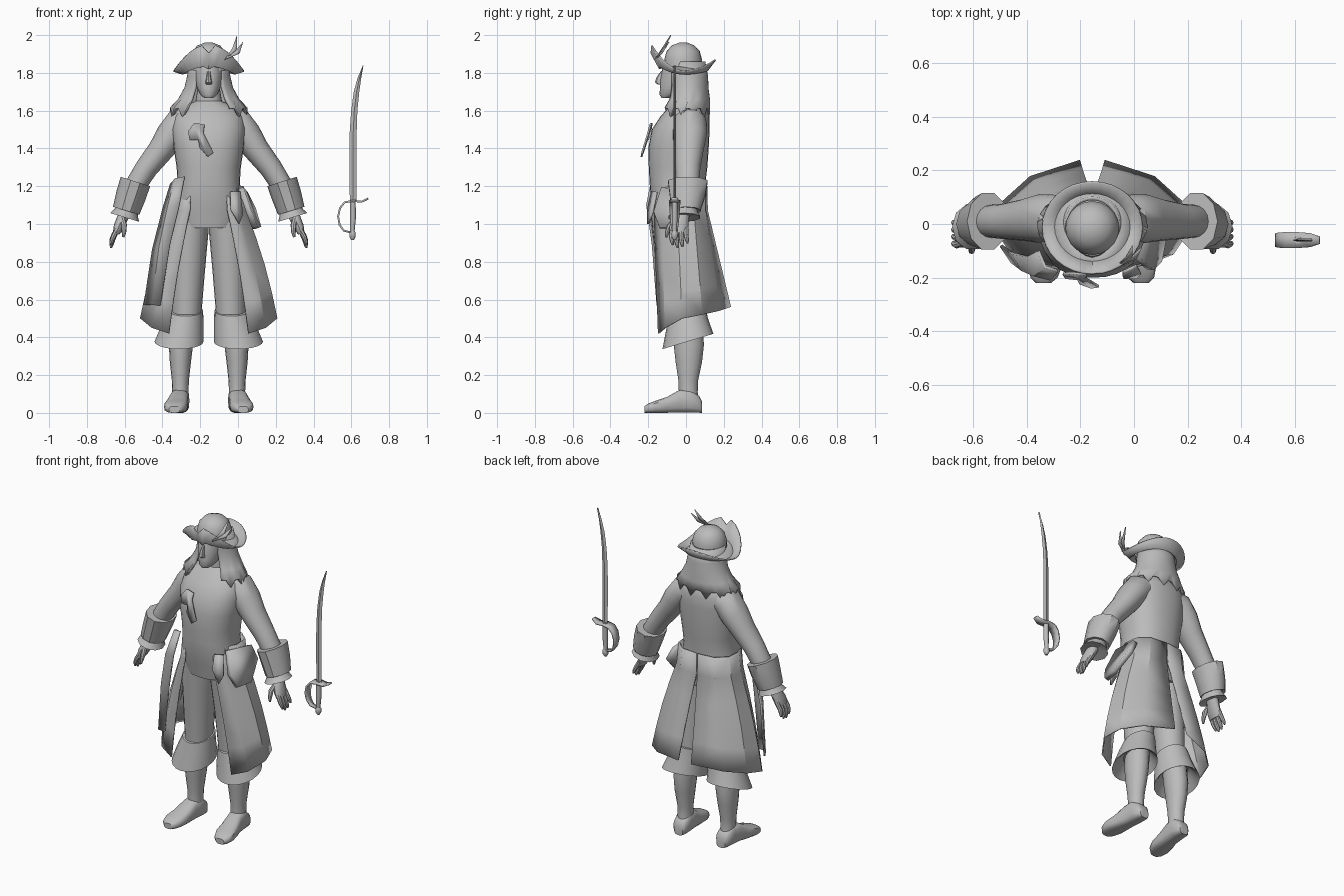
import bpy, bmesh, math
from mathutils import Vector as V

CX = -0.155  # body centre line
grey = bpy.data.materials.new("plain grey")
grey.diffuse_color = (0.5, 0.5, 0.5, 1)


def finish(name, bm, off, thick=0, angle=40):
    bmesh.ops.recalc_face_normals(bm, faces=bm.faces)
    me = bpy.data.meshes.new(name)
    bm.to_mesh(me)
    bm.free()
    me.materials.append(grey)
    ob = bpy.data.objects.new(name, me)
    ob.location.x = off
    bpy.context.collection.objects.link(ob)
    if thick:
        m = ob.modifiers.new("thickness", 'SOLIDIFY')
        m.thickness, m.offset = thick, 0
    bpy.ops.object.select_all(action='DESELECT')
    ob.select_set(True)
    bpy.context.view_layer.objects.active = ob
    bpy.ops.object.shade_smooth_by_angle(angle=math.radians(angle))
    return ob


def skin(name, rows, closed=True, caps=True, off=CX, thick=0, angle=40):
    """Bridge rows of points with quads."""
    bm = bmesh.new()
    vs = [[bm.verts.new(p) for p in r] for r in rows]
    n = len(rows[0])
    for a, b in zip(vs, vs[1:]):
        for i in range(n if closed else n - 1):
            j = (i + 1) % n
            bm.faces.new((a[i], a[j], b[j], b[i]))
    if closed and caps:
        bm.faces.new(vs[0])
        bm.faces.new(vs[-1])
    return finish(name, bm, off, thick, angle)


def plate(name, pts, thick, off=CX):
    bm = bmesh.new()
    bm.faces.new([bm.verts.new(p) for p in pts])
    return finish(name, bm, off, thick, 30)


def ring(c, u, v, n=16, p=2.0):
    c, u, v, out = V(c), V(u), V(v), []
    for i in range(n):
        a = 2 * math.pi * i / n
        f = lambda t: math.copysign(abs(t) ** (2 / p), t)
        out.append(c + u * f(math.cos(a)) + v * f(math.sin(a)))
    return out


def column(name, data, n=20, p=2.0, slope=0, caps=True):
    """Upright loft from (z, centre x, centre y, half x, half y)."""
    rows = [[V((q.x, q.y, q.z + slope * q.y)) for q in ring((x, y, z), (hx, 0, 0), (0, hy, 0), n, p)]
            for z, x, y, hx, hy in data]
    return skin(name, rows, caps=caps)


def tube(name, data, s=1, n=12, off=CX, caps=True):
    """Limb along a path of (x, y, z, radius across, radius in y)."""
    pts = [V((s * d[0], d[1], d[2])) for d in data]
    rows = []
    for i, d in enumerate(data):
        t = pts[min(i + 1, len(pts) - 1)] - pts[max(i - 1, 0)]
        u = V((t.z, 0, -t.x)).normalized()
        rows.append(ring(pts[i], u * d[3], V((0, d[4], 0)), n))
    return skin(name, rows, off=off, caps=caps)


# Torso and neck
column("coat_body", [
    (0.98, 0, -.03, .15, .12), (1.07, 0, -.03, .185, .138), (1.15, 0, -.042, .175, .145),
    (1.22, 0, -.045, .165, .148), (1.3, 0, -.042, .17, .155), (1.4, 0, -.04, .185, .16),
    (1.5, 0, -.028, .195, .153), (1.57, 0, -.005, .185, .13), (1.62, 0, .01, .14, .10),
    (1.65, 0, .01, .07, .07), (1.74, 0, .0, .055, .06)], 28, 2.3)

# Head and nose
column("head", [
    (1.668, 0, -.105, .025, .025), (1.685, 0, -.085, .045, .055), (1.72, 0, -.055, .062, .083),
    (1.765, 0, -.04, .073, .097), (1.8, 0, -.03, .077, .10), (1.86, 0, -.02, .08, .10)], 20)
column("nose", [(1.738, 0, -.13, .016, .018), (1.75, 0, -.14, .018, .025),
                (1.775, 0, -.135, .012, .022), (1.81, 0, -.122, .009, .01)], 8)

# Long hair, open at the face, with a ragged hem
hair = []
N = 30
for k, (z, hx, hy, cy) in enumerate([(1.86, .095, .095, 0), (1.78, .108, .10, .01), (1.72, .122, .10, .012),
                                     (1.66, .155, .11, .01), (1.60, .20, .125, -.005)]):
    row = []
    for i in range(N + 1):
        a = math.radians(-146 + 292 * i / N)
        jag = (-.035 if i % 3 == 1 else .012) if k == 4 else 0
        row.append((hx * math.sin(a), cy + hy * math.cos(a), z + jag))
    hair.append(row)
skin("hair", hair, closed=False, thick=.014)

# Hat crown and turned-up brim
column("hat_crown", [(1.81, 0, -.015, .10, .10), (1.87, 0, -.015, .10, .10), (1.915, 0, -.015, .088, .088),
                     (1.945, 0, -.015, .06, .06), (1.96, 0, -.015, .022, .022)], 20)
brim = [[], [], []]
for i in range(32):
    a = 2 * math.pi * i / 32
    c = math.cos(a)  # 1 at the front
    up = .14 * c * c if c > 0 else .06 * c * c
    if i == 0:
        up -= .045
    for row, r, z in zip(brim, (.095, .14, .187), (1.835, 1.795 + up * .3, 1.81 + up)):
        row.append((r * math.sin(a), -.012 - r * c * (.92 if c > 0 else .9), z))
skin("hat_brim", brim, caps=False, thick=.008)

# Two feathers on the hat
for k, tip in enumerate([(.15, -.08, 2.0), (.182, -.09, 1.965)]):
    b, t = V((.085, -.165, 1.87)), V(tip)
    m = (b + t) / 2 + V((.018, 0, -.008))
    plate("feather_%d" % k, [b, m + V((.012, 0, -.006)), t, m - V((.01, 0, -.006))], .006)

# Chest ornament
plate("chest_ornament", [(-.11, -.185, 1.49), (-.075, -.182, 1.535), (-.022, -.19, 1.525), (-.028, -.2, 1.483),
                         (.025, -.232, 1.378), (-.005, -.236, 1.355), (-.048, -.22, 1.405),
                         (-.055, -.205, 1.445), (-.10, -.2, 1.445)], .009)

top = [(.10, -.168), (.155, -.125), (.195, -.045), (.188, .04), (.12, .1), (.004, .112)]
hem = [(.21, -.145, .42), (.30, -.11, .45), (.36, -.02, .50), (.33, .085, .52), (.23, .175, .54), (.045, .235, .56)]
for s, side in ((1, "left"), (-1, "right")):
    # Coat skirt half, open at front and back
    rows = [[(s * x * .93, y * .97, 1.2) for x, y in top], [(s * x, y, 1.07) for x, y in top]]
    for t in (.25, .5, .75, 1):
        bulge = .015 * math.sin(math.pi * t)
        rows.append([(s * (a[0] + (b[0] - a[0]) * t + bulge * b[0] / .36),
                      a[1] + (b[1] - a[1]) * t, 1.07 + (b[2] - 1.07) * t) for a, b in zip(top, hem)])
    skin(side + "_coat_skirt", rows, closed=False, thick=.008, angle=30)

    # Breeches, rolled knee cuff and lower leg
    column(side + "_breeches", [(1.08, s * .085, -.03, .085, .11), (.95, s * .1, -.025, .098, .105),
                                (.75, s * .11, -.01, .09, .098), (.52, s * .117, .0, .078, .09)])
    column(side + "_knee_cuff", [(.545, s * .12, .005, .07, .085), (.54, s * .122, .005, .092, .098),
                                 (.47, s * .137, .005, .11, .11), (.375, s * .157, .01, .13, .135),
                                 (.385, s * .155, .01, .115, .12), (.44, s * .147, .01, .07, .08)], slope=.3)
    column(side + "_lower_leg", [(.46, s * .14, .01, .066, .078), (.36, s * .147, .015, .064, .08),
                                 (.27, s * .15, .015, .056, .07), (.17, s * .15, .012, .045, .052),
                                 (.11, s * .15, .012, .043, .05), (.05, s * .15, .015, .045, .055)], 16)
    # Shoe, from heel to toe
    skin(side + "_shoe", [ring((s * x, y, h / 2), (w, 0, 0), (0, 0, h / 2), 14, 3) for x, y, w, h in [
        (.148, .085, .03, .06), (.15, .07, .044, .09), (.152, .02, .05, .13), (.158, -.04, .05, .12),
        (.167, -.10, .058, .085), (.175, -.16, .062, .065), (.18, -.2, .05, .05), (.182, -.22, .028, .035)]])

    # Sleeve, turned-back cuff and frill
    tube(side + "_sleeve", [(.07, .02, 1.56, .07, .075), (.15, .02, 1.535, .085, .09), (.20, .02, 1.47, .08, .09),
                            (.255, .015, 1.39, .068, .078), (.33, .01, 1.295, .06, .066),
                            (.39, .01, 1.2, .056, .06), (.43, 0, 1.1, .045, .05)], s, 16)
    tube(side + "_cuff", [(.395, .01, 1.19, .05, .06), (.388, .01, 1.225, .082, .11), (.412, .008, 1.15, .08, .098),
                          (.437, 0, 1.07, .073, .08), (.43, 0, 1.09, .045, .05)][1:], s, 10)
    tube(side + "_frill", [(.425, 0, 1.10, .05, .055), (.437, -.005, 1.06, .065, .07),
                           (.445, -.01, 1.035, .08, .088), (.44, -.01, 1.05, .035, .04)], s, 10)
    # Hand
    tube(side + "_palm", [(.435, -.01, 1.08, .03, .035), (.455, -.025, 1.035, .03, .042),
                          (.477, -.038, .985, .027, .05), (.49, -.042, .95, .018, .045)], s)
    for k in range(4):
        y, drop = -.078 + k * .026, (.015, 0, .005, .025)[k]
        tube("%s_finger_%d" % (side, k), [(.48, y * .9, .98, .014, .014), (.505, y, .925 + drop / 2, .013, .013),
                                          (.515, y + .005, .89 + drop, .011, .011),
                                          (.517, y + .008, .873 + drop, .005, .005)], s, 8)
    tube(side + "_thumb", [(.46, -.045, 1.04, .014, .018), (.448, -.085, .995, .015, .016),
                           (.449, -.10, .955, .012, .012), (.452, -.104, .93, .006, .006)], s, 8)

# Hanging sash on one hip, pouch and tab on the other
skin("hip_sash", [[(-.20, -.10, 1.21), (-.175, -.16, 1.24), (-.128, -.175, 1.25)],
                  [(-.24, -.12, 1.08), (-.215, -.19, 1.09), (-.155, -.205, 1.10)],
                  [(-.295, -.11, .865), (-.26, -.17, .88), (-.205, -.175, .89)],
                  [(-.34, -.08, .57), (-.30, -.14, .57), (-.255, -.15, .57)]], closed=False, thick=.012, angle=30)
plate("hip_pouch", [(.17, -.13, 1.19), (.195, .06, 1.16), (.235, .07, 1.08),
                    (.265, -.04, .98), (.245, -.14, .98), (.215, -.17, 1.06)], .03)
plate("belt_tab", [(.115, -.18, 1.17), (.165, -.155, 1.17), (.18, -.18, 1.05), (.16, -.2, 1.0), (.115, -.2, 1.08)], .012)

# Sabre: curved blade, grip, pommel and knuckle guard
SY = -.06
skin("sabre_blade", [[(a, SY, z), ((a + b) / 2, SY - .006, z), (b, SY, z), ((a + b) / 2, SY + .006, z)]
                     for a, b, z in [(.592, .628, 1.12), (.59, .628, 1.3), (.591, .628, 1.48), (.599, .632, 1.6),
                                     (.613, .642, 1.7), (.632, .652, 1.77), (.661, .664, 1.84)]], off=0, angle=20)
tube("sabre_grip", [(.608, SY, 1.13, .014, .014), (.609, SY, 1.04, .016, .016), (.605, SY, .96, .012, .012)], n=10, off=0)
tube("sabre_pommel", [(.605, SY, .968, .008, .008), (.606, SY, .955, .017, .017),
                      (.606, SY, .932, .017, .017), (.606, SY, .916, .008, .008)], n=10, off=0)
skin("sabre_guard", [[(x, SY - w, z), (x, SY + w, z)] for x, z, w in [
    (.69, 1.135, .014), (.655, 1.118, .026), (.605, 1.122, .03), (.565, 1.115, .03), (.54, 1.085, .028),
    (.53, 1.04, .025), (.538, .995, .02), (.56, .965, .016), (.6, .955, .01)]], closed=False, off=0, thick=.01)
